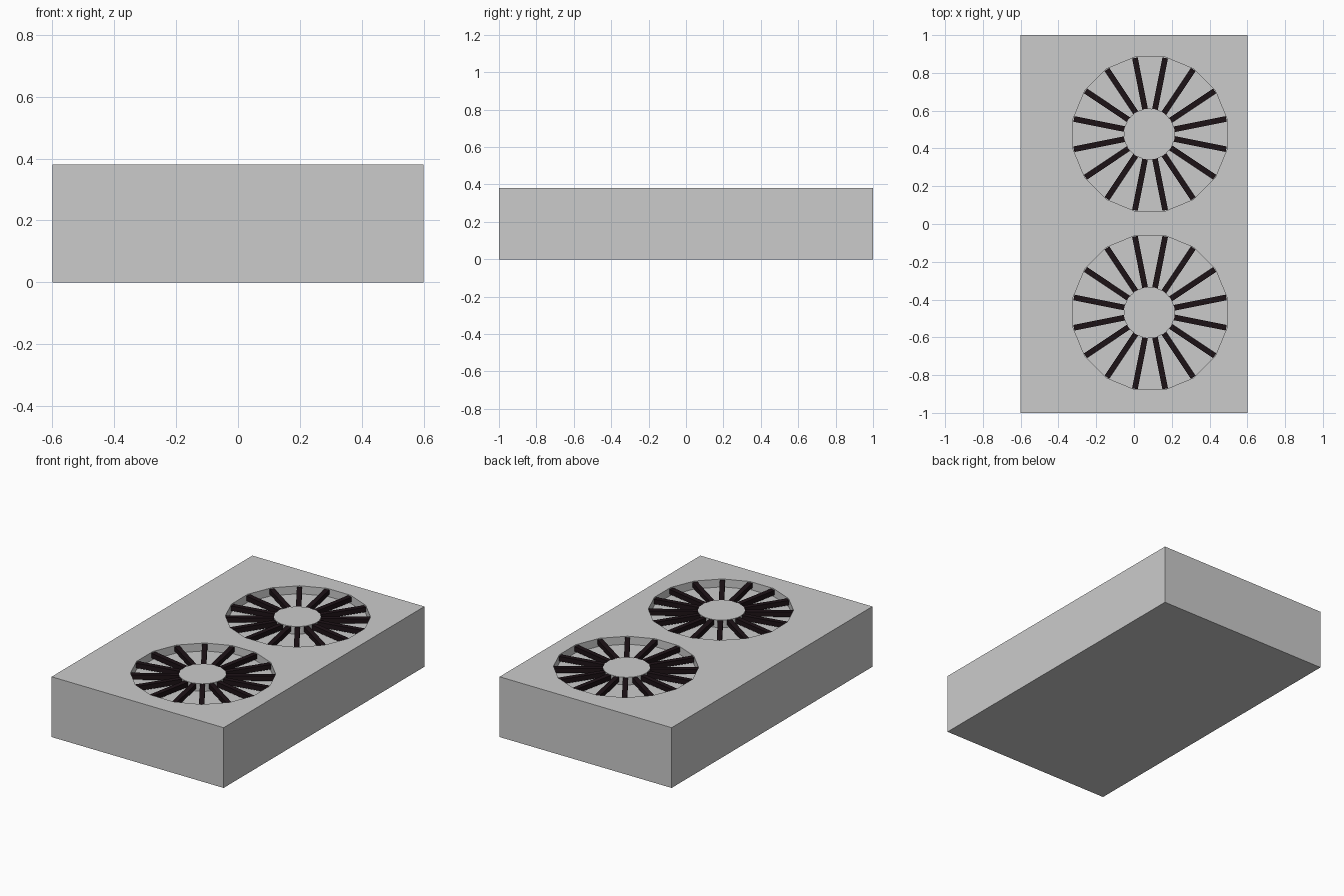
import bpy
from math import pi, cos, sin

if "Cube" in bpy.data.objects:
    bpy.data.objects.remove(bpy.data.objects["Cube"])

TOP = 0.38
DEPTH = 0.05
SIDES = 16
FANS = {"rear": (0.085, 0.476), "front": (0.085, -0.469)}
WELL_R, HUB_R = 0.415, 0.135

dark = bpy.data.materials.new("dark_blades")
dark.diffuse_color = (0.012, 0.006, 0.008, 1)
dark.use_nodes = True
dark.node_tree.nodes["Principled BSDF"].inputs["Base Color"].default_value = dark.diffuse_color


def box(name, size, loc, rot=0.0):
    bpy.ops.mesh.primitive_cube_add(size=1, location=loc, rotation=(0, 0, rot))
    ob = bpy.context.object
    ob.name = name
    ob.scale = size
    bpy.ops.object.transform_apply(location=False, rotation=False, scale=True)
    return ob


def disc(name, radius, z0, z1, x, y, sides, rot=0.0):
    bpy.ops.mesh.primitive_cylinder_add(vertices=sides, radius=radius, depth=z1 - z0,
                                        location=(x, y, (z0 + z1) / 2), rotation=(0, 0, rot))
    ob = bpy.context.object
    ob.name = name
    return ob


# Main casing
casing = box("casing", (1.2, 2.0, TOP), (0, 0, TOP / 2))

for name, (x, y) in FANS.items():
    # Round well sunk into the top
    cutter = disc(name + "_well_cutter", WELL_R, TOP - DEPTH, TOP + 0.1, x, y, SIDES, pi / SIDES)
    mod = casing.modifiers.new(name + "_well", 'BOOLEAN')
    mod.operation = 'DIFFERENCE'
    mod.solver = 'EXACT'
    mod.object = cutter
    bpy.context.view_layer.objects.active = casing
    bpy.ops.object.modifier_apply(modifier=mod.name)
    bpy.data.objects.remove(cutter)

    # Central hub
    disc(name + "_hub", HUB_R, TOP - DEPTH, TOP - 0.002, x - 0.004, y, 32)

    # Radial grille bars from hub to rim
    r0, r1 = HUB_R - 0.01, WELL_R - 0.004
    for i in range(SIDES):
        a = (i + 0.5) * 2 * pi / SIDES
        r = (r0 + r1) / 2
        bar = box(f"{name}_bar_{i + 1}", (r1 - r0, 0.03, 0.03),
                  (x + r * cos(a), y + r * sin(a), TOP - 0.02), a)
        bar.data.materials.append(dark)
